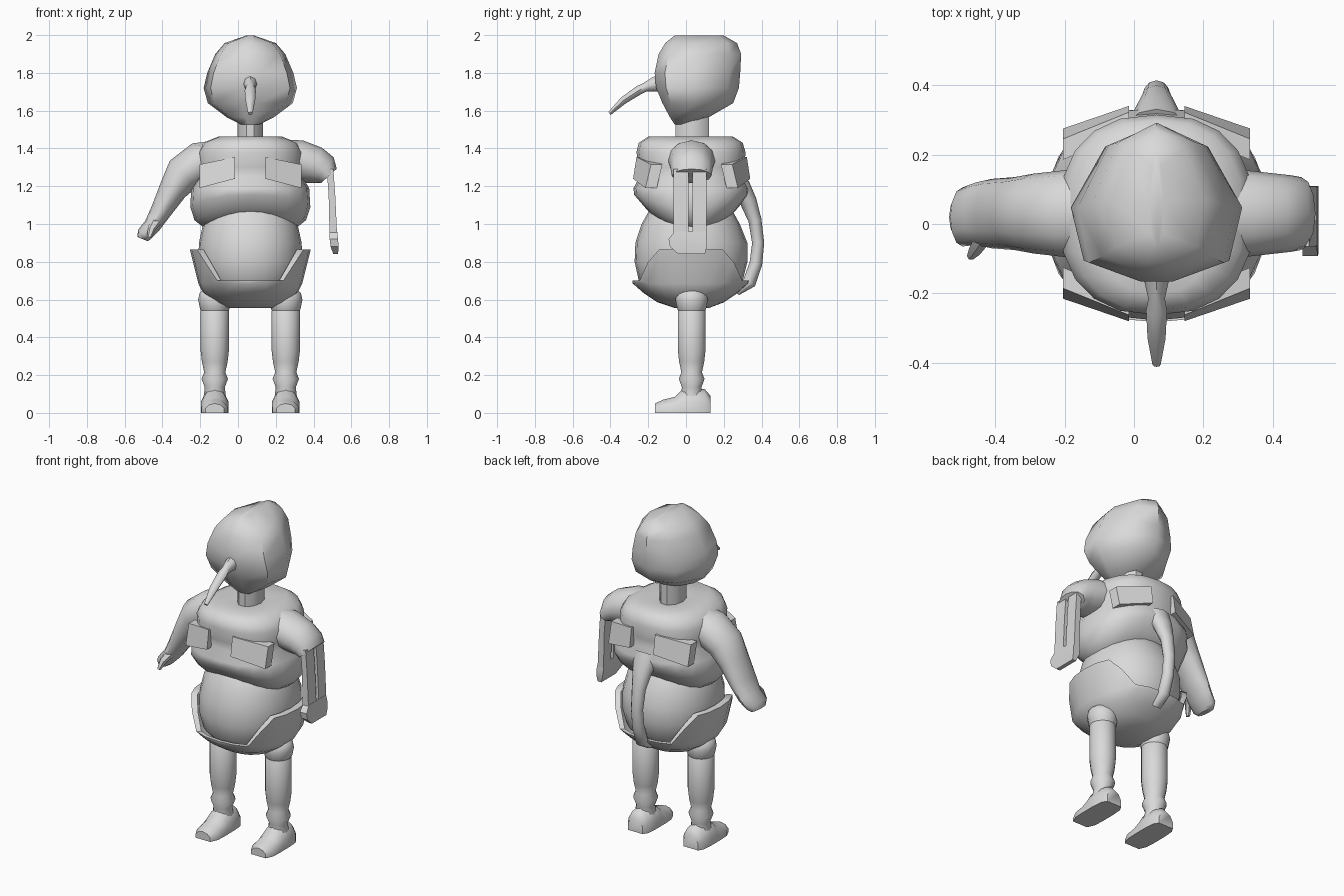
import bpy, bmesh, math
from mathutils import Vector

if "Cube" in bpy.data.objects:
    bpy.data.objects.remove(bpy.data.objects["Cube"])

CX = 0.065  # body axis
CY = 0.03   # middle of the limbs, front to back

grey = bpy.data.materials.new("plain grey")
grey.diffuse_color = (0.7, 0.7, 0.7, 1)
grey.use_nodes = True
grey.node_tree.nodes["Principled BSDF"].inputs["Base Color"].default_value = grey.diffuse_color


def loft(name, rings, angle=42, cap_start=True, cap_end=True):
    """Skin a list of equal-length point rings."""
    bm = bmesh.new()
    vs = [[bm.verts.new(p) for p in r] for r in rings]
    n = len(rings[0])
    for a, b in zip(vs, vs[1:]):
        for i in range(n):
            j = (i + 1) % n
            bm.faces.new((a[i], a[j], b[j], b[i]))
    if cap_start:
        bm.faces.new(vs[0][::-1])
    if cap_end:
        bm.faces.new(vs[-1])
    bmesh.ops.recalc_face_normals(bm, faces=bm.faces)
    me = bpy.data.meshes.new(name)
    bm.to_mesh(me)
    bm.free()
    for p in me.polygons:
        p.use_smooth = True
    me.set_sharp_from_angle(angle=math.radians(angle))
    me.materials.append(grey)
    ob = bpy.data.objects.new(name, me)
    bpy.context.collection.objects.link(ob)
    return ob


def oval(z, hx, y0, y1, n=20, e=2.4, cx=CX, lift=None):
    """Horizontal rounded ring; lift changes height around it."""
    out = []
    for i in range(n):
        t = 2 * math.pi * i / n
        c, s = math.cos(t), math.sin(t)
        px = math.copysign(abs(c) ** (2 / e), c)
        py = math.copysign(abs(s) ** (2 / e), s)
        out.append(Vector((cx + hx * px, (y0 + y1) / 2 + (y1 - y0) / 2 * py,
                           z + (lift(px, py) if lift else 0))))
    return out


def tube(name, path, side, n=10, angle=45):
    """Path of (point, in-plane radius, sideways radius); side is the fixed axis."""
    side = Vector(side)
    pts = [Vector(p[0]) for p in path]
    rings = []
    for k, (_, r, w) in enumerate(path):
        d = (pts[min(k + 1, len(pts) - 1)] - pts[max(k - 1, 0)]).normalized()
        up = d.cross(side).normalized()
        rings.append([pts[k] + up * r * math.cos(2 * math.pi * i / n)
                      + side * w * math.sin(2 * math.pi * i / n) for i in range(n)])
    return loft(name, rings, angle)


# Head: faceted plan lofted upward
plan = [(-.2, 0), (.2, 0), (.85, .12), (1, .47), (.6, .87), (0, 1),
        (-.6, .87), (-1, .47), (-.85, .12)]
levels = [(1.527, .05, -.06, .02), (1.565, .125, -.085, .12), (1.64, .225, -.125, .25),
          (1.72, .247, -.158, .28), (1.80, .228, -.166, .287), (1.90, .185, -.145, .292),
          (1.958, .135, -.11, .27), (1.998, .02, -.06, .20)]
loft("head", [[(CX + hx * u, a + (b - a) * v, z) for u, v in plan]
              for z, hx, a, b in levels], 50)

# Beak
tube("beak", [((CX, -.13, 1.745), .045, .04), ((CX, -.165, 1.74), .04, .035),
              ((CX, -.215, 1.725), .024, .024), ((CX, -.25, 1.708), .024, .03),
              ((CX, -.33, 1.655), .02, .026), ((CX, -.405, 1.585), .01, .012)], (1, 0, 0), 8)

# Neck
loft("neck", [oval(z, .067, -.06, .125, 10, 2) for z in (1.42, 1.58)])

# Jacket with arched hem and puffed lower edge
hem = lambda px, py: .065 * py * py
jacket = [(.96, .22, -.16, .22), (1.02, .295, -.215, .275), (1.09, .318, -.275, .33),
          (1.19, .312, -.278, .335), (1.25, .275, -.245, .305), (1.30, .28, -.25, .31),
          (1.38, .28, -.262, .315), (1.43, .25, -.25, .30), (1.462, .17, -.20, .25),
          (1.445, .07, -.06, .125)]
loft("jacket", [oval(*j, lift=hem if j[0] < 1.1 else None) for j in jacket], 60)

# Pocket flaps on chest and back, mirrored both ways
for f, fname in ((1, "front"), (-1, "back")):
    for s, sname in ((-1, "left"), (1, "right")):
        def corner(dx, y, z):
            return (CX + s * dx, y if f > 0 else 0.06 - y, z)
        quad = [(.08, -.262, 1.355), (.27, -.185, 1.315),
                (.27, -.215, 1.19), (.08, -.28, 1.24)]
        loft(f"{fname}_pocket_{sname}",
             [[corner(x, y + .06, z) for x, y, z in quad],
              [corner(x, y, z) for x, y, z in quad]], 30)

# Belly
loft("belly", [oval(z, hx, a, b, 24, 2.1) for z, hx, a, b in
               ((.62, .18, -.18, .22), (.70, .25, -.25, .30), (.80, .275, -.272, .325),
                (.90, .272, -.268, .325), (1.0, .25, -.235, .285), (1.08, .21, -.19, .24),
                (1.14, .14, -.13, .18))], 60)


# Trousers: bowl dipping low at front and back, high at the sides
def dip(px, py):
    a = abs(px)
    return 0 if a > .8 else (-.07 if a > .55 else -.165)


bowl = [oval(z, hx, a, b, 24, 2.3) for z, hx, a, b in
        ((.555, .12, -.06, .12), (.585, .18, -.15, .20), (.635, .25, -.225, .275),
         (.685, .275, -.282, .332))]
rim = oval(.865, .32, -.283, .335, 24, 2.3, lift=dip)
inner = oval(.865, .28, -.262, .315, 24, 2.3, lift=dip)
loft("trousers", bowl + [rim, inner], 50, cap_end=False)

# Tail arching down from the hem of the jacket
tube("tail", [((CX, .28, 1.20), .06, .085), ((CX, .33, 1.12), .045, .06),
              ((CX, .365, 1.02), .035, .042), ((CX, .382, .90), .032, .036),
              ((CX, .37, .79), .034, .036), ((CX, .335, .69), .036, .036),
              ((CX, .27, .635), .015, .03)], (1, 0, 0), 10)

# Legs, hip balls and boots
for s, sname in ((-1, "left"), (1, "right")):
    lx = CX + s * .188
    loft(f"hip_{sname}", [oval(z, r, CY - r, CY + r, 14, 2, lx) for z, r in
                          ((.52, .06), (.55, .078), (.60, .088), (.635, .08), (.66, .05))])
    loft(f"leg_{sname}", [oval(z, r, CY - r, CY + r, 14, 2, lx) for z, r in
                          ((.08, .06), (.135, .053), (.18, .07), (.215, .056), (.27, .068),
                           (.33, .075), (.54, .075), (.56, .06))], 60)
    # Boot: cross-sections from heel to toe (y, half width, height)
    rings = []
    for y, w, h in ((.13, .05, .09), (.10, .068, .125), (.03, .073, .135), (-.02, .073, .125),
                    (-.06, .073, .085), (-.12, .07, .07), (-.165, .05, .05)):
        rings.append([(lx + u * w, y, v * h) for u, v in
                      ((-1, 0), (1, 0), (1, .45), (.6, .85), (0, 1), (-.6, .85), (-1, .45))])
    loft(f"boot_{sname}", rings, 45)

# Left arm and hand
tube("left_arm", [((-.06, CY, 1.36), .09, .13), ((-.20, CY, 1.325), .11, .125),
                  ((-.29, CY, 1.265), .10, .115), ((-.345, CY, 1.18), .075, .105),
                  ((-.41, CY, 1.065), .055, .10), ((-.455, CY, .99), .045, .09),
                  ((-.495, .02, .945), .042, .085), ((-.505, .02, .92), .03, .06)],
     (0, 1, 0), 12, 50)
tube("left_thumb", [((-.43, -.03, 1.02), .03, .03), ((-.455, -.07, .98), .022, .022),
                    ((-.47, -.092, .93), .012, .012)], (0, 1, 0), 6)

# Right sleeve, open cuff facing down and out
tube("right_sleeve", [((.19, CY, 1.36), .09, .13), ((.32, CY, 1.335), .11, .125),
                      ((.41, CY, 1.31), .10, .115), ((.455, CY, 1.285), .085, .11),
                      ((.482, CY, 1.255), .055, .105)], (0, 1, 0), 12, 50)

# Right forearm: two thin flat strips ending in a flat hand
for y0, y1, part in ((-.065, .012, "front"), (.035, .108, "back")):
    loft(f"right_forearm_{part}",
         [[(x0, y0, z), (x1, y0, z), (x1, y1, z), (x0, y1, z)] for x0, x1, z in
          ((.47, .505, 1.29), (.48, .515, 1.15), (.485, .525, .93))], 30)
loft("right_hand", [[(x0, a, z), (x1, a, z), (x1, b, z), (x0, b, z)] for x0, x1, a, b, z in
                    ((.485, .525, -.06, .105, .96), (.485, .53, -.092, .11, .92),
                     (.49, .532, -.085, .11, .88), (.505, .53, -.04, .10, .84))], 35)
